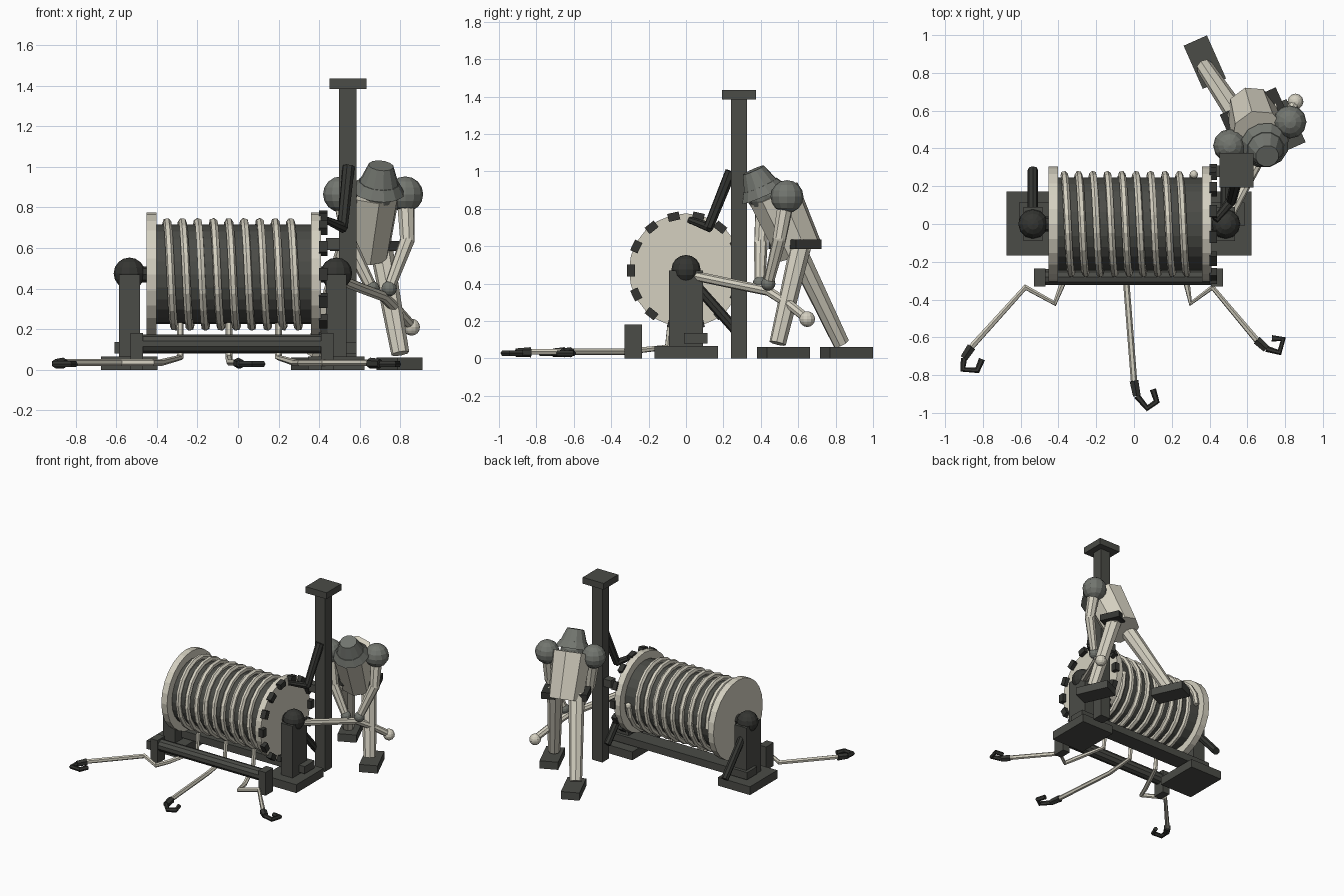
import bpy
from math import sin, cos, pi, tau, radians
from mathutils import Vector, Matrix

cube = bpy.data.objects.get("Cube")
if cube:
    bpy.data.objects.remove(cube, do_unlink=True)


def material(name, rgb):
    m = bpy.data.materials.new(name)
    m.use_nodes = True
    m.diffuse_color = (*rgb, 1)
    m.node_tree.nodes["Principled BSDF"].inputs["Base Color"].default_value = (*rgb, 1)
    return m


CREAM = material("cream", (0.66, 0.63, 0.53))
CHARCOAL = material("charcoal", (0.07, 0.072, 0.063))
IRON = material("dark iron", (0.035, 0.036, 0.032))
GREY = material("grey cloth", (0.17, 0.18, 0.16))


def finish(name, mat):
    o = bpy.context.object
    o.name = name
    o.data.materials.append(mat)
    return o


def box(name, mat, lo, hi):
    """Axis-aligned block between two corners."""
    lo, hi = Vector(lo), Vector(hi)
    bpy.ops.mesh.primitive_cube_add(size=1, location=(lo + hi) / 2)
    o = finish(name, mat)
    o.scale = hi - lo
    return o


def rotated_box(name, mat, centre, size, rot):
    bpy.ops.mesh.primitive_cube_add(size=1, location=centre, rotation=rot)
    o = finish(name, mat)
    o.scale = size
    return o


def taper(name, mat, a, b, r1, r2, sides=8):
    """Straight tapered bar from a to b."""
    a, b = Vector(a), Vector(b)
    d = b - a
    bpy.ops.mesh.primitive_cone_add(vertices=sides, radius1=r1, radius2=r2,
                                    depth=d.length, location=(a + b) / 2,
                                    rotation=d.to_track_quat('Z', 'Y').to_euler())
    return finish(name, mat)


def ball(name, mat, centre, r):
    bpy.ops.mesh.primitive_uv_sphere_add(segments=12, ring_count=8, radius=r, location=centre)
    return finish(name, mat)


def tube(name, mat, points, r, res=1):
    """Faceted tube along a polyline."""
    c = bpy.data.curves.new(name, 'CURVE')
    c.dimensions = '3D'
    c.bevel_depth, c.bevel_resolution, c.use_fill_caps = r, res, True
    s = c.splines.new('POLY')
    s.points.add(len(points) - 1)
    for p, co in zip(s.points, points):
        p.co = (*co, 1)
    s.use_smooth = False
    o = bpy.data.objects.new(name, c)
    bpy.context.collection.objects.link(o)
    c.materials.append(mat)
    return o


# Drum: core, flanges, wound rope
AXIS = 0.47
taper("drum_core", CHARCOAL, (-0.42, 0, AXIS), (0.38, 0, AXIS), 0.245, 0.245, 24)
for side, x in (("right", -0.452), ("left", 0.36)):
    taper(side + "_flange", CREAM, (x, 0, AXIS), (x + 0.05, 0, AXIS), 0.305, 0.305, 24)
turns, steps = 9, 18
coil = []
for i in range(turns * steps + 1):
    t = i / steps
    coil.append((-0.37 + 0.0763 * t, 0.262 * cos(tau * t), AXIS + 0.262 * sin(tau * t)))
tube("wound_rope", CREAM, coil, 0.02)
ball("rope_end", CREAM, coil[-1], 0.022)

# Ratchet teeth around the left flange
for i in range(14):
    a = tau * i / 14
    rotated_box("ratchet_tooth", IRON, (0.42, 0.295 * cos(a), AXIS + 0.295 * sin(a)),
                (0.04, 0.043, 0.062), (a, 0, 0))

# Bearing stands: plate, post, bearing ball, back brace
for side, x in (("right", -0.535), ("left", 0.485)):
    box(side + "_base_plate", CHARCOAL, (x - 0.14, -0.168, 0), (x + 0.138, 0.172, 0.065))
    box(side + "_post", CHARCOAL, (x - 0.051, -0.09, 0.05), (x + 0.051, 0.09, AXIS))
    ball(side + "_bearing", IRON, (x, 0, 0.475), 0.078)
    taper(side + "_brace", IRON, (x, 0, 0.45), (x, 0.285, 0.13), 0.028, 0.028)
taper("axle", IRON, (-0.535, 0, AXIS), (0.485, 0, AXIS), 0.04, 0.04)
box("tie_beam", CHARCOAL, (-0.61, -0.01, 0.08), (0.585, 0.115, 0.137))

# Front roller and its end blocks
taper("front_roller", CHARCOAL, (-0.48, -0.28, 0.128), (0.42, -0.28, 0.128), 0.045, 0.045, 10)
for side, x in (("right", -0.53), ("left", 0.408)):
    box(side + "_roller_block", CHARCOAL, (x, -0.33, 0), (x + 0.062, -0.235, 0.182))

# Tall pole with cap, bracket and pawl
box("pole", CHARCOAL, (0.498, 0.24, 0), (0.585, 0.326, 1.4))
box("pole_cap", CHARCOAL, (0.452, 0.193, 1.385), (0.633, 0.375, 1.435))
box("pole_bracket", CHARCOAL, (0.435, 0.25, 0.59), (0.51, 0.31, 0.65))
taper("pawl_arm", IRON, (0.545, 0.24, 1.0), (0.515, 0.12, 0.7), 0.031, 0.027)
taper("pawl_tip", IRON, (0.52, 0.13, 0.7), (0.43, 0.02, 0.74), 0.027, 0.018)

# Crank handle
tube("crank_handle", CREAM, [(0.5, 0.03, 0.445), (0.6, 0.22, 0.405), (0.72, 0.44, 0.36),
                             (0.79, 0.55, 0.29), (0.86, 0.65, 0.21)], 0.026, 2)
ball("crank_grip", CREAM, (0.855, 0.648, 0.21), 0.042)

# Loose ropes ending in hooks
ropes = {
    "right": ([(-0.38, -0.32), (-0.42, -0.42), (-0.575, -0.335), (-0.86, -0.65)], -0.285,
              [(-0.9, -0.71), (-0.905, -0.77), (-0.83, -0.775), (-0.805, -0.715)]),
    "middle": ([(-0.04, -0.32), (0, -0.83)], -0.045,
               [(0.015, -0.91), (0.07, -0.975), (0.12, -0.94), (0.1, -0.875)]),
    "left": ([(0.28, -0.32), (0.3, -0.42), (0.415, -0.335), (0.65, -0.615)], 0.2,
             [(0.7, -0.66), (0.77, -0.68), (0.79, -0.61), (0.73, -0.605)]),
}
for side, (ground, x, hook) in ropes.items():
    path = [(x, -0.08, 0.23), (x, -0.1, 0.06)] + [(*p, 0.035) for p in ground]
    tube(side + "_rope", CREAM, path, 0.017)
    taper(side + "_hook_shank", IRON, (*ground[-1], 0.033), (*hook[0], 0.03), 0.027, 0.023, 6)
    tube(side + "_hook", IRON, [(*p, 0.028) for p in hook], 0.017)

# Worker: everything turned by the same yaw
YAW = radians(24)
for side, c in (("left", (0.796, 0.52, 0.03)), ("right", (0.375, 0.857, 0.03))):
    rotated_box(side + "_boot", CHARCOAL, c, (0.135, 0.25, 0.06), (0, 0, YAW))
taper("left_leg", CREAM, (0.8, 0.49, 0.08), (0.7, 0.62, 0.63), 0.045, 0.058)
taper("right_leg", CREAM, (0.375, 0.83, 0.08), (0.55, 0.57, 0.62), 0.045, 0.058)
for side, c in (("left", (0.735, 0.635, 0.61)), ("right", (0.53, 0.53, 0.61))):
    rotated_box(side + "_belt_pouch", IRON, c, (0.1, 0.15, 0.05), (0, 0, YAW))
taper("torso", CREAM, (0.62, 0.61, 0.57), (0.66, 0.47, 0.88), 0.128, 0.145)

arms = {
    "left": [(0.825, 0.54, 0.865), (0.835, 0.5, 0.64), (0.745, 0.44, 0.4)],
    "right": [(0.507, 0.415, 0.865), (0.55, 0.4, 0.62), (0.66, 0.395, 0.4)],
}
for side, (shoulder, elbow, hand) in arms.items():
    ball(side + "_shoulder", GREY, shoulder, 0.088)
    taper(side + "_upper_arm", CREAM, shoulder, elbow, 0.045, 0.037)
    ball(side + "_elbow", CREAM, elbow, 0.036)
    taper(side + "_forearm", CREAM, elbow, hand, 0.037, 0.028)
    ball(side + "_hand", GREY, hand, 0.038)

# Head and hat, tipped forward
head = Vector((0.69, 0.42, 0.87))
tip = Vector((0.1, -0.4, 0.9)).normalized()
ball("head", GREY, head, 0.085)
taper("hat_brim", GREY, head + tip * 0.01, head + tip * 0.06, 0.13, 0.1, 12)
taper("hat_crown", GREY, head + tip * 0.05, head + tip * 0.15, 0.1, 0.062, 12)
